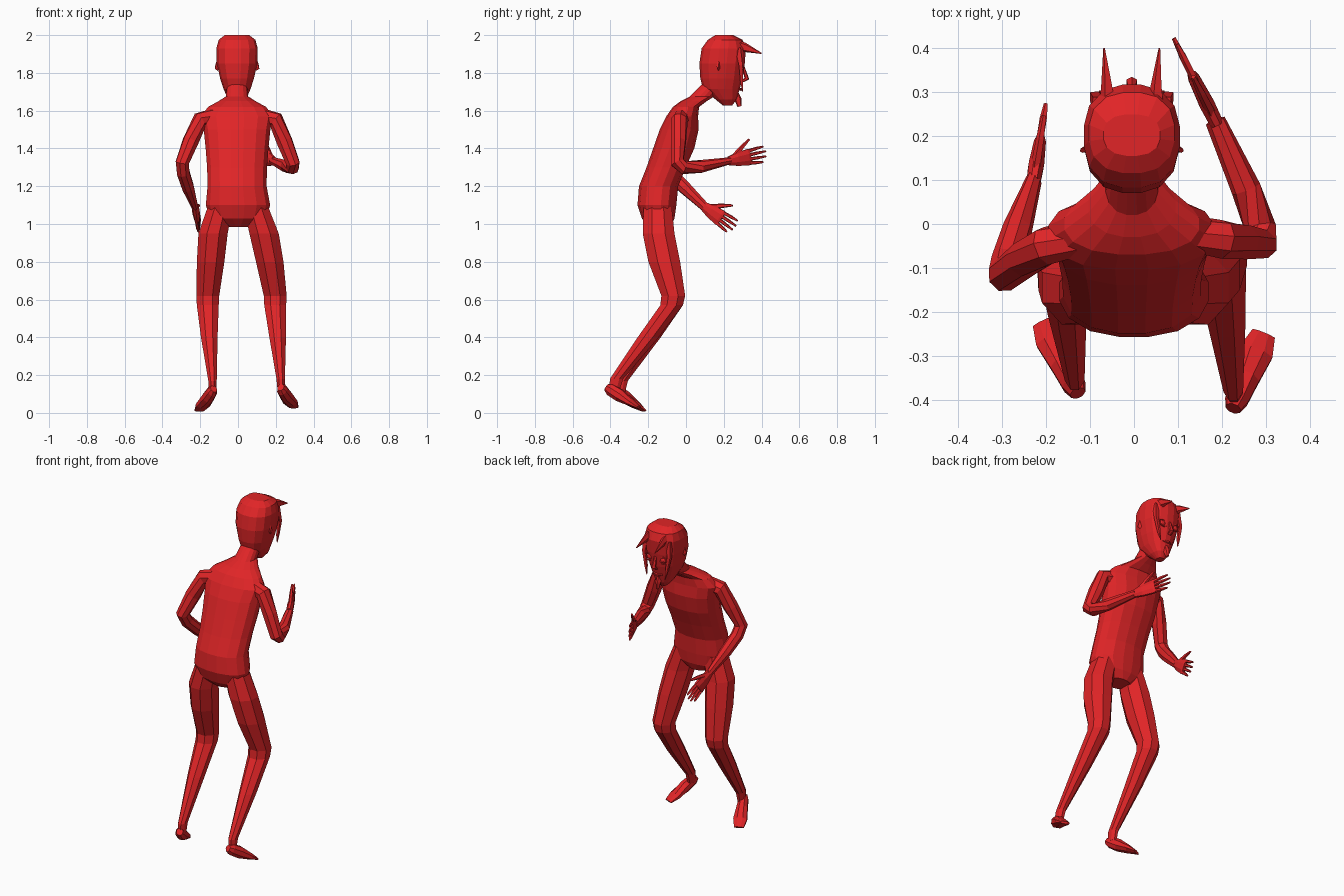
import bpy, bmesh, math
from mathutils import Vector, Matrix

red = bpy.data.materials.new("red")
red.diffuse_color = (0.75, 0.018, 0.02, 1)


def finish(name, bm):
    bmesh.ops.recalc_face_normals(bm, faces=bm.faces)
    me = bpy.data.meshes.new(name)
    bm.to_mesh(me)
    bm.free()
    me.materials.append(red)
    ob = bpy.data.objects.new(name, me)
    bpy.context.collection.objects.link(ob)
    return ob


def skin(name, rings):
    """Join rings of points with quads and close both ends."""
    bm = bmesh.new()
    vs = [[bm.verts.new(p) for p in r] for r in rings]
    n = len(vs[0])
    for a, b in zip(vs, vs[1:]):
        for i in range(n):
            j = (i + 1) % n
            bm.faces.new((a[i], a[j], b[j], b[i]))
    bm.faces.new(vs[0])
    bm.faces.new(vs[-1])
    return finish(name, bm)


def oval(n, e, phase=0.5):
    pts = []
    for i in range(n):
        t = 2 * math.pi * (i + phase) / n
        c, s = math.cos(t), math.sin(t)
        k = (abs(c) ** e + abs(s) ** e) ** (-1 / e)
        pts.append((c * k, s * k))
    return pts


def slices(name, rows, n, e=2.3, phase=0.5):
    """Rows of (z, x centre, half width, back y, front y)."""
    return skin(name, [[(cx + u * rx, (y0 + y1) / 2 + v * (y1 - y0) / 2, z)
                        for u, v in oval(n, e, phase)] for z, cx, rx, y0, y1 in rows])


def tube(name, pts, n=8, up=(0, 0, 1), e=2.0):
    """Rows of (x, y, z, side radius, up radius) along a path."""
    P = [Vector(p[:3]) for p in pts]
    rings = []
    for i, p in enumerate(pts):
        d = Vector()
        if i:
            d += (P[i] - P[i - 1]).normalized()
        if i < len(P) - 1:
            d += (P[i + 1] - P[i]).normalized()
        side = d.cross(Vector(up)).normalized()
        top = side.cross(d).normalized()
        rings.append([P[i] + side * u * p[3] + top * v * p[4] for u, v in oval(n, e)])
    return skin(name, rings)


# torso with neck, leaning forward
slices("torso", [
    (0.985, 0, 0.065, -0.19, -0.08), (1.03, 0, 0.15, -0.235, -0.06),
    (1.10, 0, 0.172, -0.258, -0.05), (1.20, -0.005, 0.158, -0.25, -0.04),
    (1.30, -0.005, 0.16, -0.21, 0.0), (1.40, -0.005, 0.168, -0.175, 0.045),
    (1.50, -0.005, 0.178, -0.14, 0.068), (1.57, -0.005, 0.192, -0.105, 0.065),
    (1.62, -0.005, 0.155, -0.07, 0.07), (1.65, -0.005, 0.10, -0.03, 0.11),
    (1.675, -0.005, 0.06, 0.02, 0.15), (1.74, -0.005, 0.052, 0.085, 0.20)], 16)

# head
slices("head", [
    (1.628, -0.005, 0.022, 0.195, 0.245), (1.66, -0.005, 0.048, 0.155, 0.268),
    (1.715, -0.005, 0.072, 0.09, 0.285), (1.77, -0.005, 0.09, 0.075, 0.30),
    (1.85, -0.005, 0.108, 0.07, 0.312), (1.93, -0.005, 0.11, 0.082, 0.318),
    (1.975, -0.005, 0.098, 0.115, 0.30), (2.0, -0.005, 0.065, 0.155, 0.25)], 16, 2.5)

# face: eyes, ears, horns and hair locks, mirrored about the head centre
for s, side in ((-1, "left"), (1, "right")):
    def X(v):
        return -0.005 + s * v
    bm = bmesh.new()
    bmesh.ops.create_uvsphere(bm, u_segments=10, v_segments=6, radius=1,
                              matrix=Matrix.Translation((X(0.045), 0.295, 1.815))
                              @ Matrix.Diagonal((0.02, 0.012, 0.016, 1)))
    finish(side + "_eye", bm)
    lid = [(X(0.045) + 0.027 * math.cos(a), 0.301, 1.815 + 0.021 * math.sin(a))
           for a in [2 * math.pi * i / 10 for i in range(11)]]
    tube(side + "_eyelid", [(*p, 0.004, 0.004) for p in lid], 4, (0, 1, 0))
    tube(side + "_horn", [(X(0.055), 0.26, 1.945, 0.022, 0.035),
                          (X(0.056), 0.31, 1.935, 0.014, 0.026),
                          (X(0.063), 0.40, 1.903, 0.002, 0.003)], 5)
    tube(side + "_hair_lock", [(X(0.075), 0.275, 1.93, 0.02, 0.02),
                               (X(0.085), 0.29, 1.84, 0.014, 0.014),
                               (X(0.07), 0.295, 1.75, 0.009, 0.01),
                               (X(0.062), 0.30, 1.70, 0.002, 0.002)], 4, (0, 1, 0))
    tube(side + "_ear", [(X(0.095), 0.175, 1.84, 0.01, 0.03),
                         (X(0.112), 0.168, 1.845, 0.006, 0.024)], 6)

# nose, mouth and chin beard
tube("nose", [(-0.005, 0.305, 1.83, 0.008, 0.006), (-0.005, 0.322, 1.77, 0.014, 0.014),
              (-0.005, 0.30, 1.755, 0.012, 0.006)], 6, (0, 1, 0))
tube("mouth", [(-0.035, 0.28, 1.715, 0.004, 0.004), (-0.005, 0.291, 1.712, 0.008, 0.009),
               (0.025, 0.28, 1.715, 0.004, 0.004)], 6)
tube("beard", [(-0.005, 0.26, 1.70, 0.014, 0.016), (-0.005, 0.275, 1.66, 0.014, 0.02),
               (-0.005, 0.284, 1.622, 0.008, 0.012)], 5, (0, 1, 0))

# bent legs
slices("left_leg", [
    (1.09, -0.095, 0.07, -0.23, -0.07), (0.95, -0.132, 0.083, -0.235, -0.055),
    (0.80, -0.145, 0.078, -0.205, -0.025), (0.62, -0.16, 0.065, -0.135, 0.0),
    (0.57, -0.16, 0.062, -0.14, -0.012), (0.40, -0.152, 0.047, -0.245, -0.13),
    (0.17, -0.135, 0.024, -0.38, -0.305), (0.11, -0.135, 0.02, -0.38, -0.32)], 8, 2.1)
slices("right_leg", [
    (1.09, 0.095, 0.07, -0.23, -0.07), (0.95, 0.138, 0.083, -0.235, -0.055),
    (0.80, 0.168, 0.078, -0.205, -0.025), (0.62, 0.197, 0.065, -0.135, 0.0),
    (0.57, 0.197, 0.062, -0.14, -0.012), (0.40, 0.21, 0.047, -0.26, -0.14),
    (0.18, 0.226, 0.024, -0.405, -0.33), (0.12, 0.228, 0.02, -0.41, -0.35)], 8, 2.1)


# feet on tiptoe, toes turned out
def foot(name, heel, toe):
    h, t = Vector(heel), Vector(toe)
    rows = [(0, 0.018, 0.02), (0.12, 0.027, 0.032), (0.4, 0.032, 0.034),
            (0.75, 0.04, 0.02), (1, 0.028, 0.007)]
    tube(name, [(*h.lerp(t, f), a, b) for f, a, b in rows], 8, e=2.8)


foot("left_foot", (-0.128, -0.385, 0.128), (-0.205, -0.222, 0.012))
foot("right_foot", (0.226, -0.42, 0.135), (0.295, -0.25, 0.03))

# arms
LW, RW = (-0.228, 0.10, 1.09), (0.185, 0.235, 1.335)
tube("left_arm", [(-0.12, -0.03, 1.565, 0.05, 0.04), (-0.20, -0.05, 1.55, 0.045, 0.045),
                  (-0.25, -0.08, 1.44, 0.044, 0.042), (-0.295, -0.115, 1.325, 0.038, 0.04),
                  (-0.29, -0.085, 1.272, 0.036, 0.038), (-0.265, -0.01, 1.195, 0.034, 0.036),
                  (*LW, 0.018, 0.025)], up=(0, 1, 0.3))
tube("right_arm", [(0.12, -0.02, 1.565, 0.05, 0.04), (0.20, -0.035, 1.55, 0.045, 0.045),
                   (0.245, -0.04, 1.44, 0.044, 0.042), (0.29, -0.045, 1.325, 0.038, 0.038),
                   (0.288, -0.01, 1.298, 0.036, 0.036), (0.255, 0.08, 1.305, 0.034, 0.034),
                   (*RW, 0.018, 0.024)], up=(0, 1, 0.3))


# hands: flat palm, four fingers and a raised thumb
def hand(side, wrist, tip):
    w, t = Vector(wrist), Vector(tip)
    d = t - w
    L = d.length
    d.normalize()
    n = d.cross(Vector((0, 0, 1))).normalized()
    u = n.cross(d).normalized()

    def at(along, up):
        return (*(w + d * along * L + u * up),)
    tube(side + "_palm", [(*at(-0.04, 0), 0.016, 0.024), (*at(0.2, 0), 0.018, 0.036),
                          (*at(0.5, 0), 0.014, 0.044), (*at(0.56, 0), 0.010, 0.042)], e=3)
    for i, reach in enumerate((0.88, 0.98, 1.0, 0.95)):
        k = i - 1.5
        tube(f"{side}_finger_{i + 1}", [(*at(0.48, k * 0.021), 0.009, 0.010),
                                        (*at(0.75, k * 0.025), 0.009, 0.009),
                                        (*at(reach, k * 0.027), 0.005, 0.005)], 5)
    tube(side + "_thumb", [(*at(0.12, 0.015), 0.012, 0.018), (*at(0.38, 0.06), 0.010, 0.012),
                           (*at(0.60, 0.092), 0.006, 0.006)], 5)


hand("left", LW, (-0.203, 0.258, 0.978))
hand("right", RW, (0.09, 0.425, 1.372))
